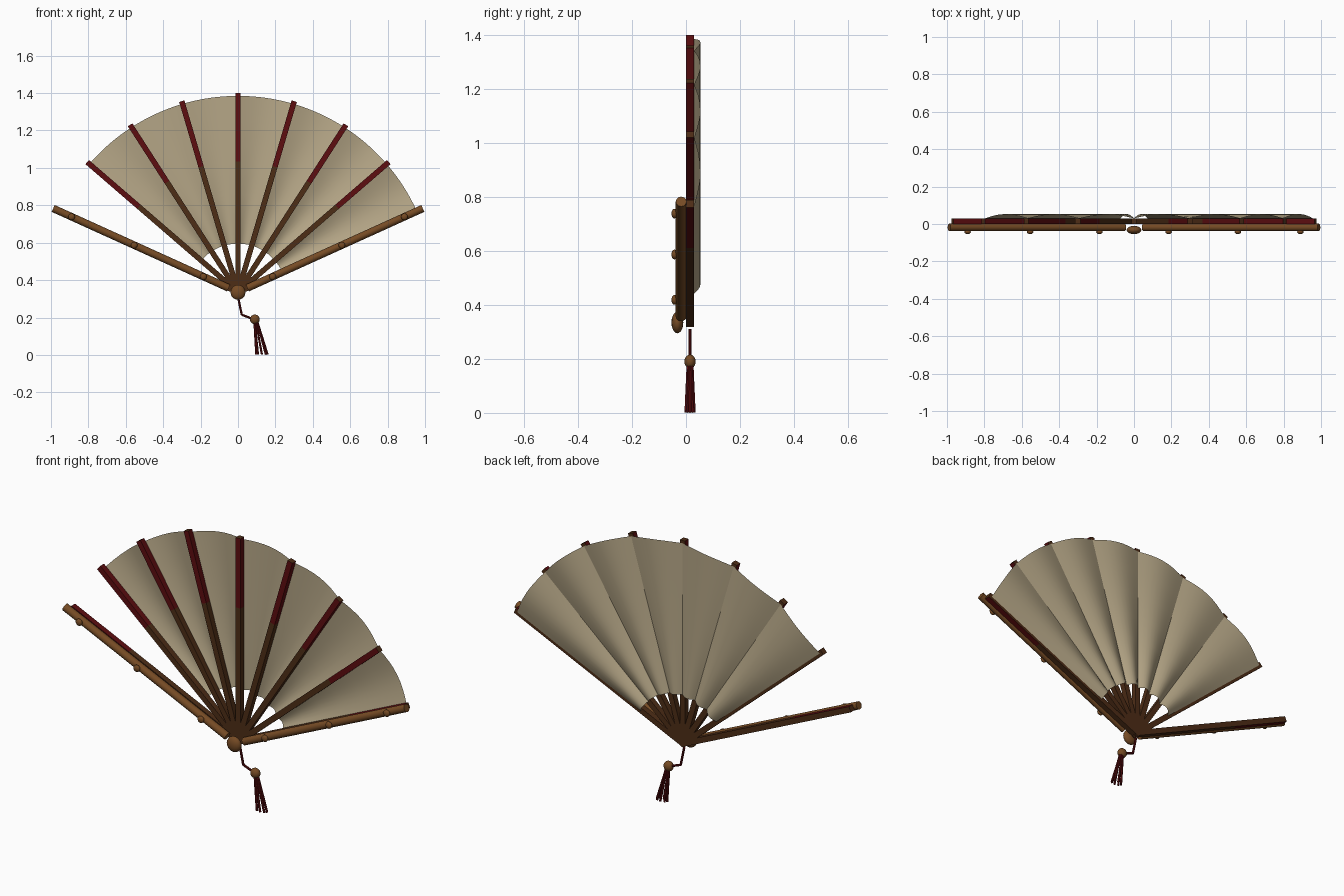
import bpy, bmesh
from math import sin, cos, pi, radians
from mathutils import Matrix, Vector

cube = bpy.data.objects.get("Cube")
if cube:
    bpy.data.objects.remove(cube, do_unlink=True)

PIVOT = Vector((0, 0, 0.335))
STEP = radians(16.4)


def material(name, rgb):
    m = bpy.data.materials.new(name)
    m.use_nodes = True
    m.diffuse_color = (*rgb, 1)
    m.node_tree.nodes["Principled BSDF"].inputs["Base Color"].default_value = (*rgb, 1)
    return m


PAPER = material("tan_paper", (0.46, 0.38, 0.24))
BAMBOO = material("bamboo_brown", (0.18, 0.07, 0.018))
DARK = material("dark_brown_wood", (0.075, 0.026, 0.008))
RED = material("dark_red", (0.11, 0.004, 0.005))


def finish(name, bm, mats, smooth=None):
    """Turn a bmesh into an object, optionally smooth below an angle."""
    mesh = bpy.data.meshes.new(name)
    bm.to_mesh(mesh)
    bm.free()
    for m in mats:
        mesh.materials.append(m)
    ob = bpy.data.objects.new(name, mesh)
    bpy.context.collection.objects.link(ob)
    if smooth:
        bpy.ops.object.select_all(action='DESELECT')
        ob.select_set(True)
        bpy.context.view_layer.objects.active = ob
        bpy.ops.object.shade_smooth_by_angle(angle=radians(smooth))
    return ob


def add_rod(bm, a, b, r1, r2, sides):
    a, b = Vector(a), Vector(b)
    turn = (b - a).to_track_quat('Z', 'Y').to_matrix().to_4x4()
    bmesh.ops.create_cone(bm, cap_ends=True, segments=sides, radius1=r1, radius2=r2,
                          depth=(b - a).length,
                          matrix=Matrix.Translation((a + b) / 2) @ turn)


def bead(name, centre, size, mat):
    bm = bmesh.new()
    bmesh.ops.create_uvsphere(bm, u_segments=16, v_segments=10, radius=1,
                              matrix=Matrix.Translation(centre) @ Matrix.Diagonal((*size, 1)))
    finish(name, bm, [mat], 60)


def polar(angle, r, y):
    return PIVOT + Vector((r * sin(angle), y, r * cos(angle)))


# Ribs: square sticks, red on the upper front and sides
def rib(name, angle):
    bm = bmesh.new()
    bmesh.ops.create_cube(bm, size=1, matrix=Matrix.Translation((0, 0.015, 0.5275))
                          @ Matrix.Diagonal((0.029, 0.03, 1.075, 1)))
    bmesh.ops.bisect_plane(bm, geom=bm.verts[:] + bm.edges[:] + bm.faces[:],
                           plane_co=(0, 0, 0.7), plane_no=(0, 0, 1))
    bm.normal_update()
    for f in bm.faces:
        painted = abs(f.normal.z) < 0.5 and f.normal.y < 0.5
        f.material_index = int(painted and f.calc_center_median().z > 0.7)
    bm.transform(Matrix.Translation(PIVOT) @ Matrix.Rotation(angle, 4, 'Y'))
    finish(name, bm, [DARK, RED])


for i in range(-4, 5):
    rib(f"rib_{i + 5}", i * STEP)

# Pleated leaf, from the third rib on the right to the last on the left
SEGS, RINGS = 8, 6
bm = bmesh.new()
rows = []
for k in range(7 * SEGS + 1):
    t = k / SEGS
    y = 0.03 + 0.023 * abs(sin(pi * t))
    rows.append([bm.verts.new(polar((t - 3) * STEP, 0.26 + 0.79 * j / RINGS, y))
                 for j in range(RINGS + 1)])
for a, b in zip(rows, rows[1:]):
    for j in range(RINGS):
        bm.faces.new((a[j], b[j], b[j + 1], a[j + 1]))
finish("leaf", bm, [PAPER], 18)

# Outer guards with three knobs each
for side, s in (("left", 1), ("right", -1)):
    angle = 4 * STEP * s
    bm = bmesh.new()
    add_rod(bm, polar(angle, 0.055, -0.018), polar(angle, 1.085, -0.018), 0.02, 0.02, 12)
    finish(f"{side}_guard", bm, [BAMBOO], 40)
    for n, r in enumerate((0.203, 0.61, 0.977)):
        bead(f"{side}_guard_knob_{n + 1}", polar(angle, r, -0.043),
             (0.018, 0.011, 0.018), BAMBOO)

# Pivot bead
bead("pivot_bead", PIVOT + Vector((0, -0.032, 0)), (0.04, 0.022, 0.04), BAMBOO)

# Tassel cord, bead and strands
bm = bmesh.new()
path = [(0, 0.015, 0.31), (0.02, 0.015, 0.215), (0.085, 0.015, 0.19)]
for a, b in zip(path, path[1:]):
    add_rod(bm, a, b, 0.006, 0.006, 8)
finish("tassel_cord", bm, [RED], 40)
bead("tassel_bead", (0.09, 0.015, 0.19), (0.026, 0.021, 0.026), BAMBOO)
bm = bmesh.new()
for i in range(8):
    c, s = cos(i * pi / 4), sin(i * pi / 4)
    add_rod(bm, (0.095 + 0.008 * c, 0.015 + 0.008 * s, 0.18),
            (0.128 + 0.03 * c, 0.015 + 0.015 * s, 0.002), 0.005, 0.006, 6)
finish("tassel_strands", bm, [RED], 40)
